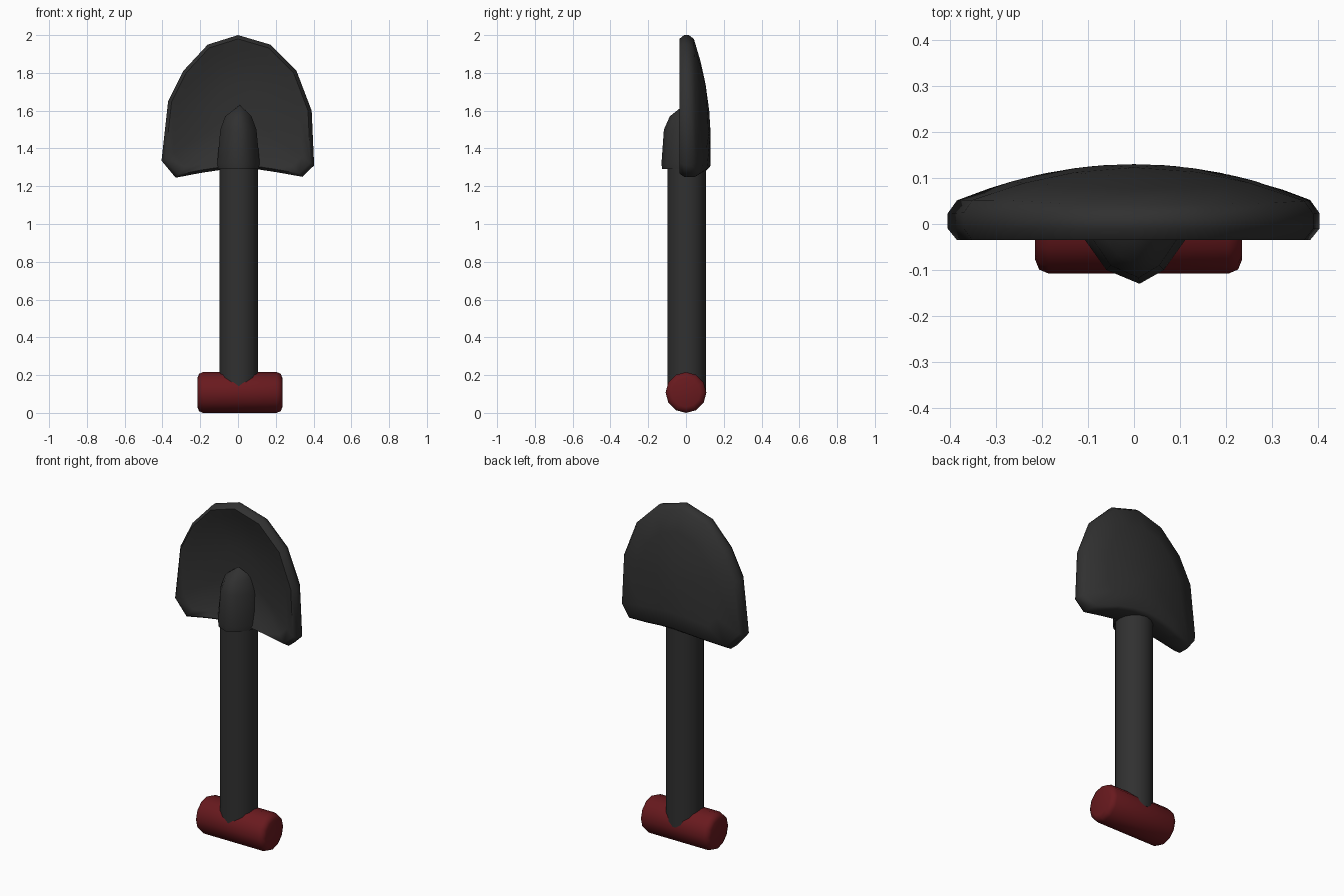
import bpy, bmesh, math
from mathutils import Matrix

if "Cube" in bpy.data.objects:
    bpy.data.objects.remove(bpy.data.objects["Cube"])


def material(name, rgb):
    m = bpy.data.materials.new(name)
    m.diffuse_color = (*rgb, 1)
    m.use_nodes = True
    m.node_tree.nodes["Principled BSDF"].inputs["Base Color"].default_value = m.diffuse_color
    return m


DARK = material("dark_metal", (0.03, 0.03, 0.03))
RED = material("dark_red", (0.14, 0.01, 0.013))


def finish(bm, name, mat, angle=50):
    bmesh.ops.recalc_face_normals(bm, faces=bm.faces)
    mesh = bpy.data.meshes.new(name)
    bm.to_mesh(mesh)
    bm.free()
    mesh.materials.append(mat)
    ob = bpy.data.objects.new(name, mesh)
    bpy.context.collection.objects.link(ob)
    bpy.ops.object.select_all(action='DESELECT')
    bpy.context.view_layer.objects.active = ob
    ob.select_set(True)
    bpy.ops.object.shade_smooth_by_angle(angle=math.radians(angle))
    return ob


def loft(rings, tip_start=None, tip_end=None):
    """Skin closed rings; each end gets a fan to a tip or a flat cap."""
    bm = bmesh.new()
    vs = [[bm.verts.new(p) for p in r] for r in rings]
    n = len(vs[0])
    for a, b in zip(vs, vs[1:]):
        for i in range(n):
            j = (i + 1) % n
            bm.faces.new((a[i], a[j], b[j], b[i]))
    for ring, tip in ((vs[0], tip_start), (vs[-1], tip_end)):
        if tip is None:
            bm.faces.new(ring)
        else:
            t = bm.verts.new(tip)
            for i in range(n):
                bm.faces.new((ring[i], ring[(i + 1) % n], t))
    return bm


# Blade: outline shrunk in rings over a dished front and a domed back
OUTLINE = [(0, 2.0), (0.17, 1.95), (0.31, 1.81), (0.39, 1.6), (0.403, 1.31),
           (0.34, 1.25), (0.2, 1.275), (0.1, 1.29), (0, 1.295), (-0.1, 1.285),
           (-0.2, 1.27), (-0.33, 1.245), (-0.405, 1.335), (-0.37, 1.65),
           (-0.29, 1.81), (-0.16, 1.95)]
CZ = 1.6


def back_y(x, z):
    return 0.13 - 0.085 * (x / 0.4) ** 2 - 0.095 * (max(0, z - 1.45) / 0.55) ** 2


def blade_ring(s, depth):
    pts = []
    for x, z in OUTLINE:
        px, pz = x * s, CZ + (z - CZ) * s
        pts.append((px, depth(px, pz), pz))
    return pts


rings = [blade_ring(s, lambda x, z, y=y: y)
         for s, y in ((0.35, 0.015), (0.65, 0.0), (0.84, -0.022), (0.95, -0.035), (1, -0.01))]
rings.append(blade_ring(1, lambda x, z: back_y(x, z) - 0.02))
rings += [blade_ring(s, back_y) for s in (0.95, 0.65, 0.35)]
finish(loft(rings, (0, 0.018, CZ), (0, back_y(0, CZ), CZ)), "blade", DARK, 60)

# Socket: tapering ridge on the blade front
section = [(-0.11, 0.03), (-0.11, -0.03), (-0.06, -0.1), (0.012, -0.13),
           (0.065, -0.1), (0.115, -0.03), (0.115, 0.03)]
sock = []
for z, w, d in ((1.29, 0.97, 0.97), (1.32, 1, 1), (1.5, 0.85, 0.9), (1.57, 0.62, 0.66)):
    sock.append([(x * w, y * d if y < 0 else y, z) for x, y in section])
finish(loft(sock, None, (0.01, -0.01, 1.63)), "socket", DARK, 60)


# Round bars for shaft and grip
def bar(name, mat, radius, length, sides, matrix, bevel=0):
    bm = bmesh.new()
    bmesh.ops.create_cone(bm, cap_ends=True, segments=sides, radius1=radius,
                          radius2=radius, depth=length)
    if bevel:
        rim = [e for e in bm.edges if abs(e.verts[0].co.z - e.verts[1].co.z) < 1e-4]
        bmesh.ops.bevel(bm, geom=rim, offset=bevel, segments=2, profile=0.5,
                        affect='EDGES')
    bmesh.ops.transform(bm, matrix=matrix, verts=bm.verts)
    return finish(bm, name, mat)


bar("shaft", DARK, 0.103, 1.23, 16, Matrix.Translation((0.004, 0.004, 0.735)))
bar("grip", RED, 0.108, 0.45, 12,
    Matrix.Translation((0.01, 0, 0.108)) @ Matrix.Rotation(math.pi / 2, 4, 'Y'), 0.03)
